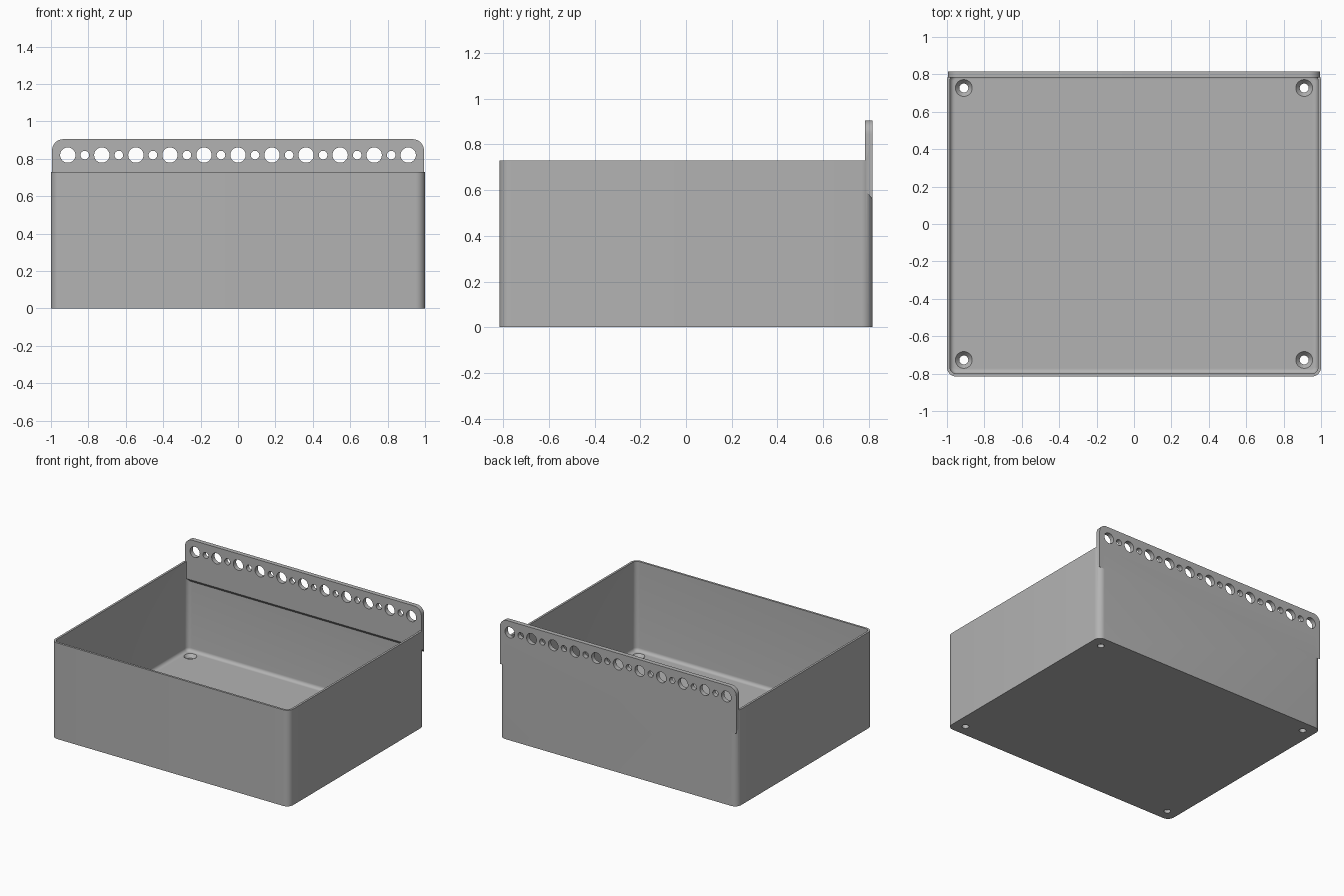
import bpy
import bmesh
from math import pi, sin, cos, radians

cube = bpy.data.objects.get("Cube")
if cube:
    bpy.data.objects.remove(cube)

# Overall sizes
HALF_X, HALF_Y, HEIGHT = 1.0, 0.816, 0.73
CORNER, WALL, FLOOR, FILLET = 0.05, 0.016, 0.05, 0.025
RAIL_TOP, RAIL_FRONT, RAIL_X = 0.905, 0.782, 0.994

grey = bpy.data.materials.new("light grey")
grey.use_nodes = True
grey.diffuse_color = (0.45, 0.45, 0.45, 1)
grey.node_tree.nodes["Principled BSDF"].inputs["Base Color"].default_value = (0.45, 0.45, 0.45, 1)


def make_object(name, bm):
    bmesh.ops.recalc_face_normals(bm, faces=bm.faces)
    mesh = bpy.data.meshes.new(name)
    bm.to_mesh(mesh)
    bm.free()
    mesh.materials.append(grey)
    obj = bpy.data.objects.new(name, mesh)
    bpy.context.collection.objects.link(obj)
    return obj


def skin(name, rings):
    """Closed solid through a stack of equal-length rings."""
    bm = bmesh.new()
    loops = [[bm.verts.new(p) for p in ring] for ring in rings]
    for a, b in zip(loops, loops[1:]):
        for i in range(len(a)):
            j = (i + 1) % len(a)
            bm.faces.new((a[i], a[j], b[j], b[i]))
    bm.faces.new(loops[0])
    bm.faces.new(loops[-1])
    return make_object(name, bm)


def rounded_ring(inset, z, steps=8):
    hx, hy = HALF_X - inset, HALF_Y - inset
    r = max(CORNER - inset, 0.008)
    ring = []
    for q, (sx, sy) in enumerate(((1, 1), (-1, 1), (-1, -1), (1, -1))):
        for k in range(steps + 1):
            a = (q + k / steps) * pi / 2
            ring.append((sx * (hx - r) + r * cos(a), sy * (hy - r) + r * sin(a), z))
    return ring


def circle(r, place, sides=32):
    return [place(r * cos(2 * pi * i / sides), r * sin(2 * pi * i / sides)) for i in range(sides)]


def boolean(target, tools, operation):
    for tool in tools:
        mod = target.modifiers.new(operation, 'BOOLEAN')
        mod.operation, mod.solver, mod.object = operation, 'EXACT', tool
        bpy.context.view_layer.objects.active = target
        bpy.ops.object.modifier_apply(modifier=mod.name)
        bpy.data.objects.remove(tool)


# Open tray: outside wall, rim, inside wall, floor fillet
fillet = [(WALL + FILLET * (1 - cos(a)), FLOOR + FILLET * (1 - sin(a)))
          for a in (radians(15 * k) for k in range(7))]
profile = [(0, 0), (0, HEIGHT), (WALL, HEIGHT)] + fillet
tray = skin("storage_bin", [rounded_ring(d, z) for d, z in profile])

# Hanging rail with rounded top corners and a sloping underside
r = 0.06
outline = [(-RAIL_X, None), (RAIL_X, None)]
for start, sx in ((0, 1), (pi / 2, -1)):
    for k in range(9):
        a = start + k * pi / 16
        outline.append((sx * (RAIL_X - r) + r * cos(a), RAIL_TOP - r + r * sin(a)))
rail = skin("hanging_rail", [
    [(x, y, low if z is None else z) for x, z in outline]
    for y, low in ((RAIL_FRONT, 0.60), (HALF_Y, 0.56))])

# Row of alternating large and small holes in the rail
cutters = []
for i in range(21):
    x = -0.91 + i * 0.091
    radius = 0.023 if i % 2 else 0.041
    cutters.append(skin("rail_hole_cutter", [
        circle(radius, lambda u, v, y=y: (x + u, y, 0.82 + v)) for y in (0.7, 0.9)]))
boolean(rail, cutters, 'DIFFERENCE')

# Countersunk screw holes in the floor corners
cutters = []
for sx in (-1, 1):
    for sy in (-1, 1):
        cutters.append(skin("screw_hole_cutter", [
            circle(radius, lambda u, v, z=z: (sx * 0.91 + u, sy * 0.727 + v, z))
            for radius, z in ((0.024, -0.05), (0.024, 0.025), (0.045, FLOOR), (0.045, FLOOR + 0.03))]))
boolean(tray, cutters, 'DIFFERENCE')

# Join the rail to the back wall and smooth the curved faces
boolean(tray, [rail], 'UNION')
bpy.ops.object.select_all(action='DESELECT')
tray.select_set(True)
bpy.context.view_layer.objects.active = tray
bpy.ops.object.shade_smooth_by_angle(angle=radians(30))
